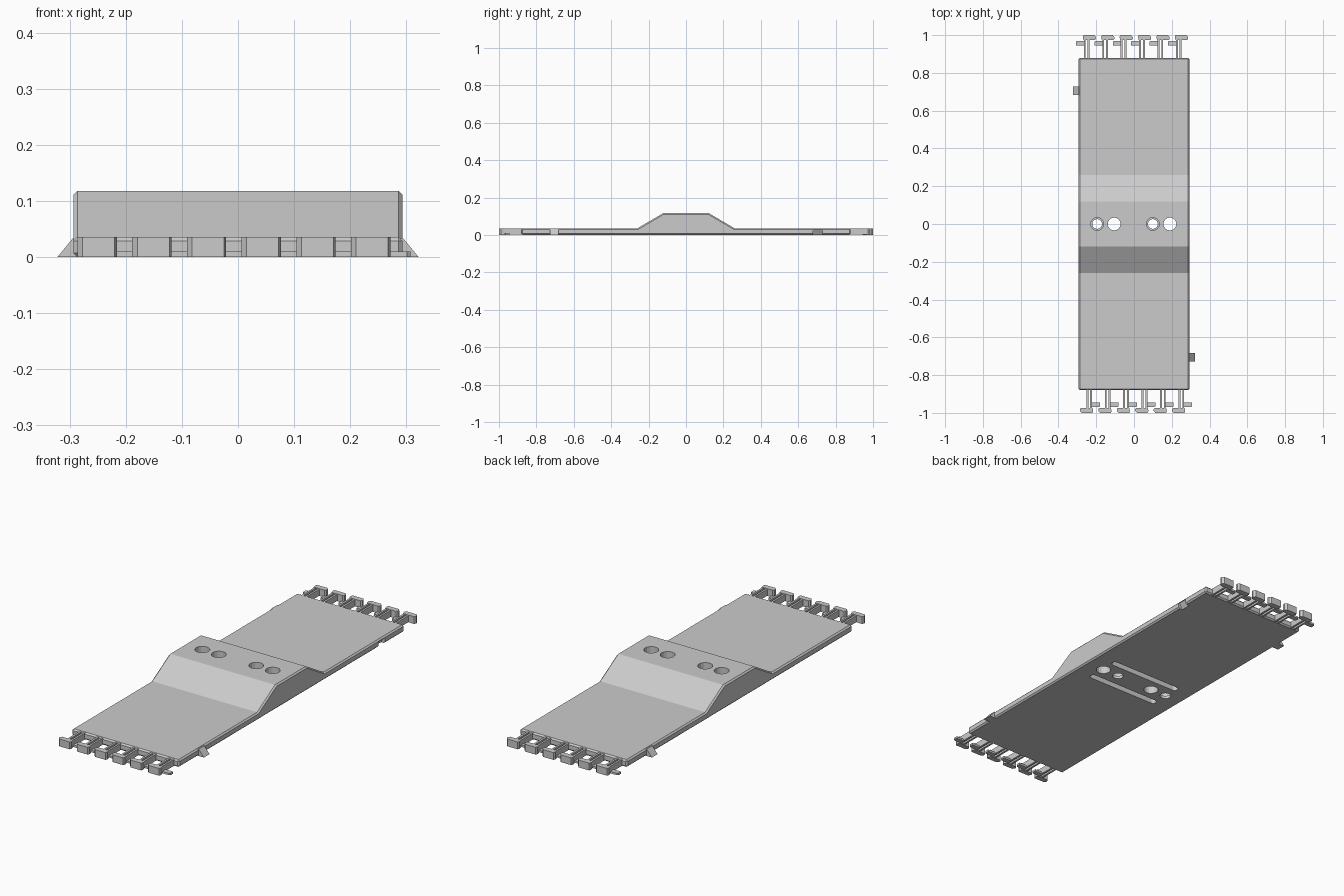
import bpy, bmesh, math
from mathutils import Matrix, Vector

cube = bpy.data.objects.get("Cube")
if cube:
    bpy.data.objects.remove(cube, do_unlink=True)

grey = bpy.data.materials.new("plain grey")
grey.use_nodes = True
COLOUR = (0.6, 0.6, 0.6, 1)
grey.diffuse_color = COLOUR
grey.node_tree.nodes["Principled BSDF"].inputs["Base Color"].default_value = COLOUR

HALF_W, HALF_L, THICK, HUMP = 0.293, 0.88, 0.036, 0.118
HALF_TURN = Matrix.Rotation(math.pi, 4, 'Z')


def make_object(name, bm):
    bmesh.ops.recalc_face_normals(bm, faces=bm.faces)
    mesh = bpy.data.meshes.new(name)
    bm.to_mesh(mesh)
    bm.free()
    mesh.materials.append(grey)
    obj = bpy.data.objects.new(name, mesh)
    bpy.context.collection.objects.link(obj)
    return obj


def prism(bm, points, direction):
    """Extrude a closed outline of 3D points along a direction."""
    face = bm.faces.new([bm.verts.new(p) for p in points])
    ext = bmesh.ops.extrude_face_region(bm, geom=[face])["geom"]
    moved = [v for v in ext if isinstance(v, bmesh.types.BMVert)]
    bmesh.ops.translate(bm, verts=moved, vec=Vector(direction))


def box(bm, x0, x1, y0, y1, z0, z1):
    prism(bm, [(x0, y0, z0), (x1, y0, z0), (x1, y1, z0), (x0, y1, z0)], (0, 0, z1 - z0))


def apply_modifier(obj, mod):
    bpy.context.view_layer.objects.active = obj
    bpy.ops.object.modifier_apply(modifier=mod.name)


def cut(target, bm):
    cutter = make_object("cutter", bm)
    cutter.hide_render = True
    mod = target.modifiers.new("cut", 'BOOLEAN')
    mod.operation, mod.solver, mod.object = 'DIFFERENCE', 'EXACT', cutter
    apply_modifier(target, mod)
    bpy.data.objects.remove(cutter, do_unlink=True)


# Main plate with its raised middle
half = [(HALF_L, 0), (HALF_L, THICK), (0.26, THICK), (0.12, HUMP)]
outline = half + [(-y, z) for y, z in reversed(half)]
bm = bmesh.new()
prism(bm, [(-HALF_W, y, z) for y, z in outline], (2 * HALF_W, 0, 0))
plate = make_object("plate", bm)
bevel = plate.modifiers.new("edges", 'BEVEL')
bevel.width, bevel.segments, bevel.angle_limit = 0.007, 1, math.radians(50)
apply_modifier(plate, bevel)

# Four round holes; alternate ones narrow near the underside
for x, low_radius in ((-0.195, 0.026), (-0.105, 0.034), (0.1, 0.026), (0.19, 0.034)):
    for radius, bottom in ((low_radius, -0.05), (0.034, 0.015)):
        bm = bmesh.new()
        bmesh.ops.create_cone(bm, cap_ends=True, segments=16, radius1=radius, radius2=radius,
                              depth=0.25, matrix=Matrix.Translation((x, 0, bottom + 0.125)))
        cut(plate, bm)

# Two long round-ended grooves in the underside
for y in (-0.08, 0.08):
    points = []
    for side in (1, -1):
        for i in range(7):
            a = math.pi * (i / 6 - 0.5)
            points.append((side * (0.185 + 0.016 * math.cos(a)), y + side * 0.016 * math.sin(a), -0.02))
    bm = bmesh.new()
    prism(bm, points, (0, 0, 0.055))
    cut(plate, bm)

# Side notches that receive the neighbouring tabs
for turn in (Matrix.Identity(4), HALF_TURN):
    bm = bmesh.new()
    prism(bm, [(0.265, 0.68, -0.01), (0.31, 0.68, -0.01), (0.31, 0.68, 0.029), (0.288, 0.68, 0.029)],
          (0, 0.05, 0))
    bm.transform(turn)
    cut(plate, bm)

# Wedge-shaped side tabs
for name, turn in (("left_tab", Matrix.Identity(4)), ("right_tab", HALF_TURN)):
    bm = bmesh.new()
    prism(bm, [(0.28, -0.727, 0), (0.322, -0.727, 0), (0.294, -0.727, 0.034), (0.28, -0.727, 0.034)],
          (0, 0.045, 0))
    bm.transform(turn)
    make_object(name, bm)

# Rows of hooked connectors at both ends
for end, turn in (("front", Matrix.Identity(4)), ("back", HALF_TURN)):
    for i in range(6):
        c = -0.25 + 0.0975 * i
        bm = bmesh.new()
        # Head block with trimmed corners
        prism(bm, [(c - 0.036, -0.99, 0), (c - 0.027, -1, 0), (c + 0.03, -1, 0),
                   (c + 0.034, -0.99, 0), (c + 0.03, -0.973, 0), (c - 0.03, -0.973, 0),
                   (c - 0.036, -0.98, 0)], (0, 0, THICK))
        # Twin stems and the low foot
        for x in (c - 0.002, c + 0.018):
            box(bm, x, x + 0.010, -0.98, -0.87, 0.002, THICK - 0.002)
        prism(bm, [(c + 0.02, -0.97, 0), (c + 0.064, -0.97, 0), (c + 0.07, -0.965, 0),
                   (c + 0.07, -0.945, 0), (c + 0.02, -0.945, 0)], (0, 0, 0.01))
        bm.transform(turn)
        make_object(f"{end}_connector_{i + 1}", bm)
